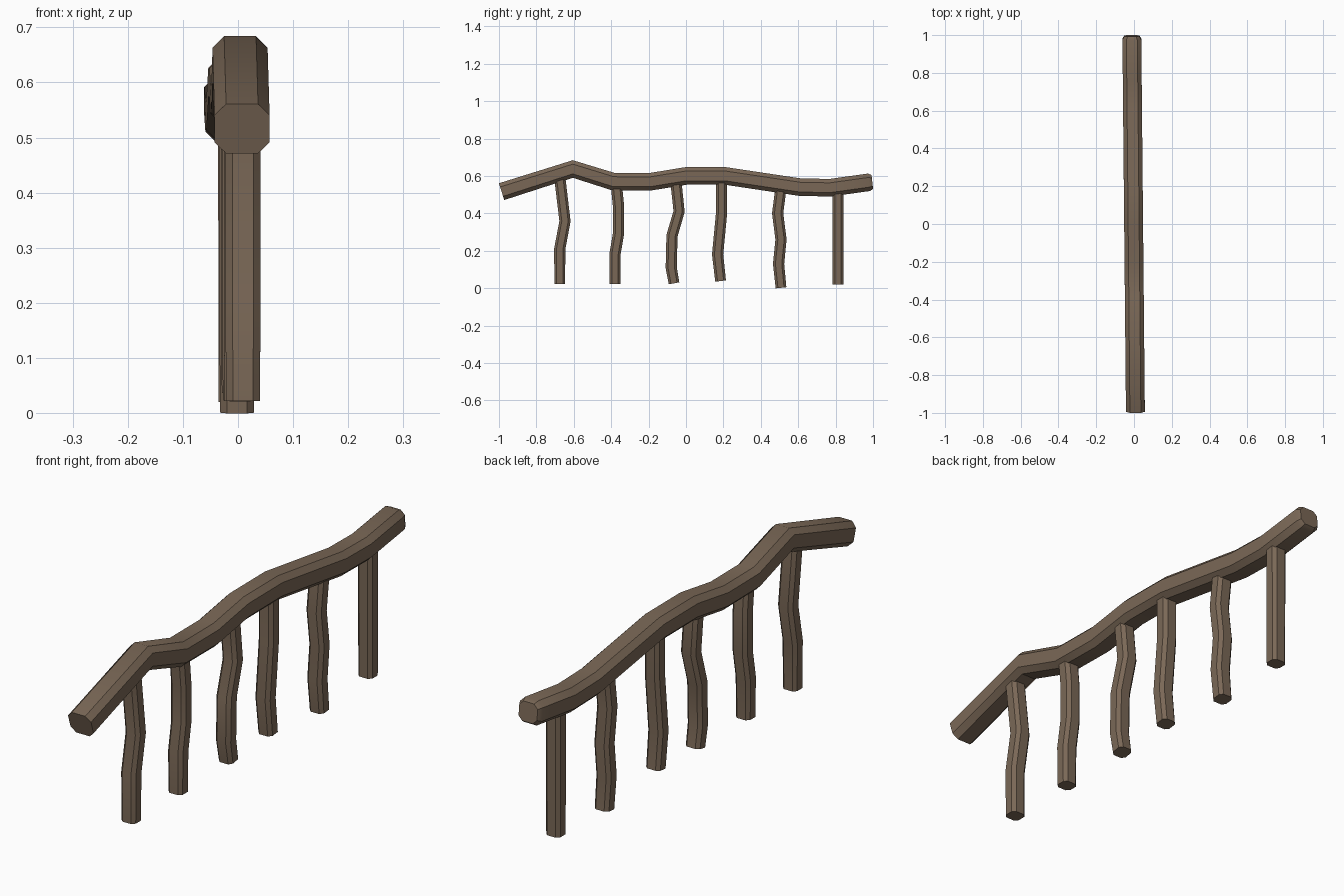
import bpy, bmesh, math
from mathutils import Vector

if "Cube" in bpy.data.objects:
    bpy.data.objects.remove(bpy.data.objects["Cube"])

wood = bpy.data.materials.new("weathered brown wood")
wood.diffuse_color = (0.195, 0.138, 0.094, 1)
wood.use_nodes = True
wood.node_tree.nodes["Principled BSDF"].inputs["Base Color"].default_value = wood.diffuse_color


def octagon(hx, hn, c):
    """Chamfered rectangle: half width hx, half depth hn, chamfer c."""
    return [(hx - c, hn), (hx, hn - c), (hx, c - hn), (hx - c, -hn),
            (c - hx, -hn), (-hx, c - hn), (-hx, hn - c), (c - hx, hn)]


def beam(name, path, hx, hn, c, end_scales):
    """Sweep a chamfered section along a bent path of (x, y, z) points."""
    pts = [Vector(p) for p in path]
    bm = bmesh.new()
    rings = []
    for i, p in enumerate(pts):
        dirs = []
        if i > 0:
            dirs.append((p - pts[i - 1]).normalized())
        if i < len(pts) - 1:
            dirs.append((pts[i + 1] - p).normalized())
        t = sum(dirs, Vector()).normalized()
        n = Vector((0, -t.z, t.y)).normalized()
        s = end_scales[0] if i == 0 else end_scales[1] if i == len(pts) - 1 else 1
        rings.append([bm.verts.new(p + Vector((u * s, 0, 0)) + n * v * s)
                      for u, v in octagon(hx, hn, c)])
    for a, b in zip(rings, rings[1:]):
        for k in range(8):
            bm.faces.new((a[k], a[(k + 1) % 8], b[(k + 1) % 8], b[k]))
    bm.faces.new(rings[0])
    bm.faces.new(rings[-1])
    bmesh.ops.recalc_face_normals(bm, faces=bm.faces)
    me = bpy.data.meshes.new(name)
    bm.to_mesh(me)
    bm.free()
    me.materials.append(wood)
    ob = bpy.data.objects.new(name, me)
    bpy.context.collection.objects.link(ob)
    bpy.ops.object.select_all(action='DESELECT')
    ob.select_set(True)
    bpy.context.view_layer.objects.active = ob
    bpy.ops.object.shade_smooth_by_angle(angle=math.radians(35))


def rail_x(y):
    return -0.002 - 0.0095 * y


# Wavy top rail, with a bevelled back end
rail = [(-0.986, 0.516), (-0.605, 0.637), (-0.39, 0.570), (-0.19, 0.569),
        (0.0, 0.600), (0.21, 0.600), (0.61, 0.540), (0.77, 0.537),
        (0.978, 0.566), (0.996, 0.568)]
beam("top_rail", [(rail_x(y), y, z) for y, z in rail], 0.05, 0.047, 0.021, (1, 0.8))

# Crooked posts, listed from bottom to top as (y, z)
posts = [
    [(-0.675, 0.022), (-0.675, 0.21), (-0.647, 0.358), (-0.676, 0.60)],
    [(-0.380, 0.022), (-0.380, 0.18), (-0.361, 0.29), (-0.361, 0.44), (-0.373, 0.56)],
    [(-0.064, 0.026), (-0.079, 0.11), (-0.075, 0.28), (-0.037, 0.41), (-0.055, 0.58)],
    [(0.185, 0.038), (0.169, 0.18), (0.190, 0.40), (0.190, 0.59)],
    [(0.508, 0.002), (0.495, 0.13), (0.508, 0.26), (0.490, 0.40), (0.508, 0.54)],
    [(0.813, 0.020), (0.813, 0.53)],
]
for i, path in enumerate(posts):
    cx = 0.003 - 0.009 * path[0][0]
    beam(f"post_{i + 1}", [(cx, y, z) for y, z in path], 0.032, 0.030, 0.013, (0.96, 1))
